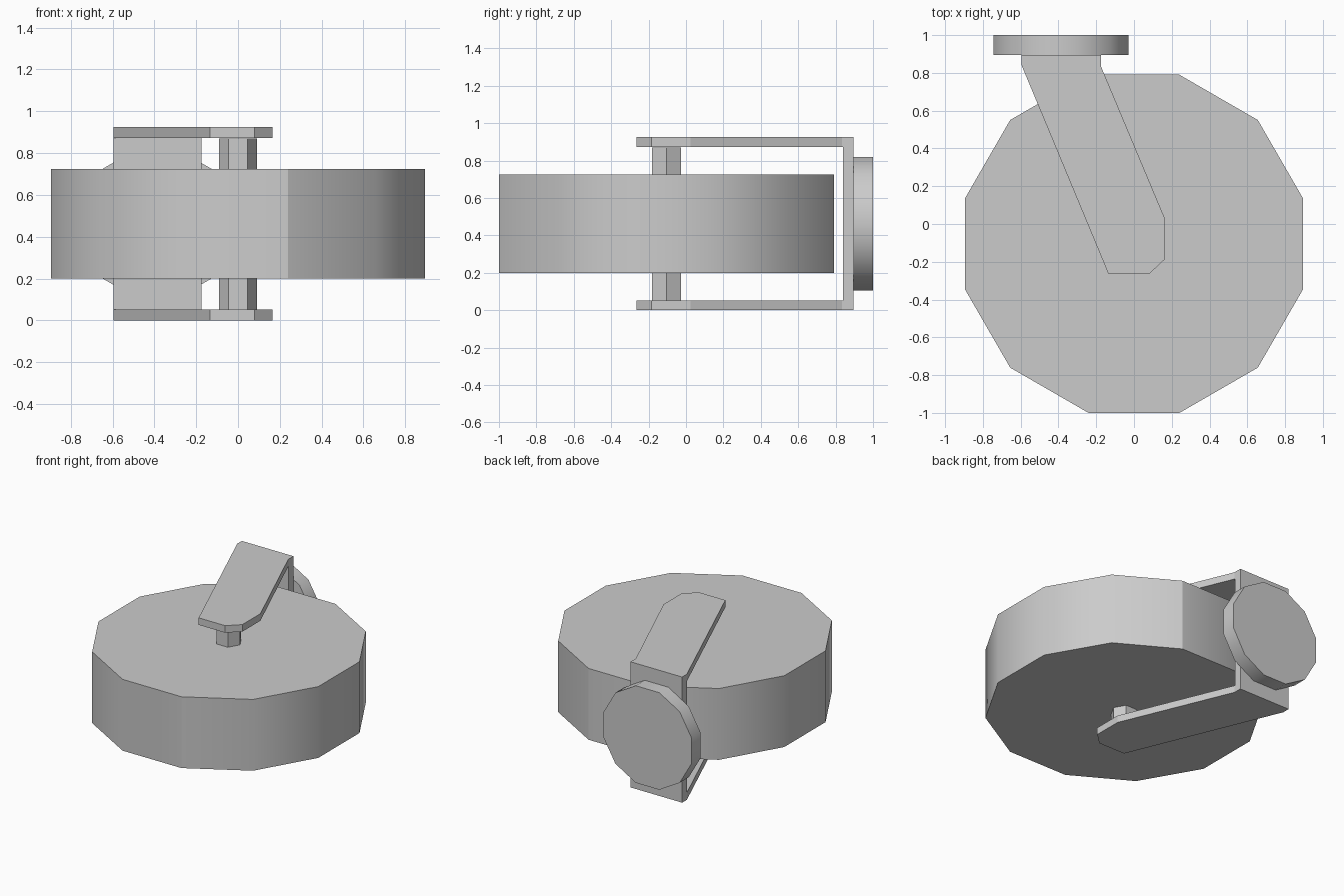
import bpy, bmesh, math
from mathutils import Matrix

cube = bpy.data.objects.get("Cube")
if cube:
    bpy.data.objects.remove(cube, do_unlink=True)

grey = bpy.data.materials.new("plain grey")
grey.use_nodes = True
colour = (0.6, 0.6, 0.6, 1)
grey.diffuse_color = colour
grey.node_tree.nodes["Principled BSDF"].inputs["Base Color"].default_value = colour


def finish(name, bm):
    bmesh.ops.recalc_face_normals(bm, faces=bm.faces)
    mesh = bpy.data.meshes.new(name)
    bm.to_mesh(mesh)
    bm.free()
    mesh.materials.append(grey)
    obj = bpy.data.objects.new(name, mesh)
    bpy.context.collection.objects.link(obj)
    return obj


def prism(name, outline, z0, z1):
    """Extrude a flat outline from z0 up to z1."""
    bm = bmesh.new()
    face = bm.faces.new([bm.verts.new((x, y, z0)) for x, y in outline])
    new = bmesh.ops.extrude_face_region(bm, geom=[face])["geom"]
    verts = [v for v in new if isinstance(v, bmesh.types.BMVert)]
    bmesh.ops.translate(bm, verts=verts, vec=(0, 0, z1 - z0))
    return finish(name, bm)


def ngon(sides, radius, cx, cy, turn=0.0):
    step = 2 * math.pi / sides
    return [(cx + radius * math.cos(step * (i + turn)),
             cy + radius * math.sin(step * (i + turn))) for i in range(sides)]


def smooth(obj):
    bpy.ops.object.select_all(action='DESELECT')
    obj.select_set(True)
    bpy.context.view_layer.objects.active = obj
    bpy.ops.object.shade_smooth_by_angle(angle=math.radians(35))


AXLE_Y = -0.105

# Wheel: twelve-sided drum, with a crease at the front and back corners
wheel = prism("wheel", ngon(12, 0.927, 0, AXLE_Y, 0.5), 0.2, 0.725)
smooth(wheel)
for edge in wheel.data.edges:
    a, b = (wheel.data.vertices[i].co for i in edge.vertices)
    upright = abs(a.z - b.z) > 0.1
    if upright and 0.2 < a.x < 0.3:
        edge.use_edge_sharp = True

# Axle: six-sided pin joining the fork arms
prism("axle", ngon(6, 0.09, 0, AXLE_Y), 0.05, 0.87)

# Fork: two slanted arms and the plate that joins them
arm = [(-0.595, 0.895), (-0.595, 0.84), (-0.135, -0.265), (0.08, -0.265),
       (0.165, -0.185), (0.165, 0.025), (-0.175, 0.835), (-0.175, 0.895)]
prism("lower_fork_arm", arm, 0, 0.052)
prism("upper_fork_arm", arm, 0.873, 0.925)
plate = [(-0.595, 0.84), (-0.175, 0.84), (-0.175, 0.895), (-0.595, 0.895)]
prism("fork_plate", plate, 0.052, 0.873)

# Mounting disc on the back of the fork
disc = prism("mounting_disc", ngon(12, 0.37, 0, 0, 0.5), 0, 0.105)
disc.data.transform(Matrix.Translation((-0.387, 1.0, 0.4625)) @ Matrix.Rotation(math.pi / 2, 4, 'X'))
smooth(disc)
